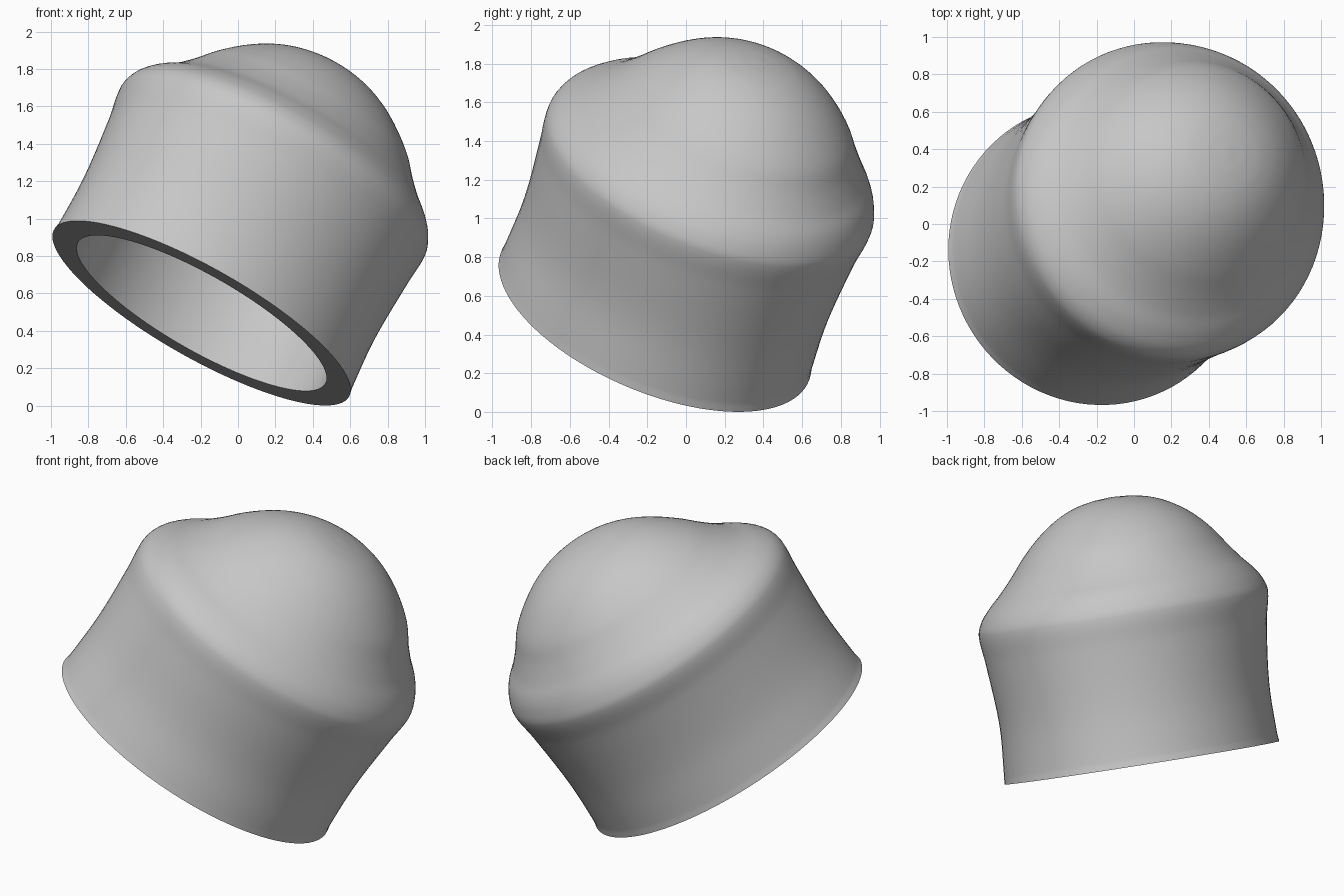
import bpy, bmesh, math
from mathutils import Vector

cube = bpy.data.objects.get("Cube")
if cube:
    bpy.data.objects.remove(cube)

SEGMENTS = 96
STEPS = 5

# Tilted frame of the cap: opening centre, long axis, short axis, body axis
ORIGIN = Vector((-0.195, -0.16, 0.495))
AZIMUTH, TILT = math.radians(33), math.radians(32)
AXIS = Vector((math.sin(TILT) * math.cos(AZIMUTH),
               math.sin(TILT) * math.sin(AZIMUTH), math.cos(TILT)))
SHORT = Vector((-math.sin(AZIMUTH), math.cos(AZIMUTH), 0))
LONG = SHORT.cross(AXIS)

# Elliptical sections: height, long radius, short radius, short shift, long shift
OUTER = [(0, .932, .815, 0, 0), (.05, .924, .81, 0, 0), (.35, .915, .8, .01, 0),
         (.72, .935, .835, .02, 0), (.89, .95, .86, .03, 0),
         (.97, .925, .835, .035, 0), (1.04, .87, .785, .045, .01),
         (1.11, .785, .72, .055, .025), (1.2, .7, .645, .065, .035),
         (1.31, .61, .56, .075, .045), (1.42, .485, .45, .08, .045),
         (1.5, .36, .335, .08, .045), (1.55, .235, .22, .08, .045),
         (1.573, .12, .11, .08, .045), (1.58, .02, .02, .08, .045)]
INNER = [(0, .785, .675, 0, 0), (.35, .78, .67, .01, 0), (.72, .8, .7, .02, 0),
         (.85, .8, .7, .03, 0), (.95, .73, .65, .04, .01),
         (1.05, .62, .57, .05, .03), (1.15, .53, .49, .07, .04),
         (1.28, .42, .39, .08, .045), (1.36, .31, .29, .08, .045),
         (1.42, .18, .17, .08, .045), (1.44, .02, .02, .08, .045)]


def smooth_sections(sections):
    """Catmull-Rom interpolation along the body axis."""
    pts = [Vector(s) for s in sections]
    result = []
    for i in range(len(pts) - 1):
        p1, p2 = pts[i], pts[i + 1]
        m1 = (p2 - pts[i - 1]) / 2 if i else p2 - p1
        m2 = (pts[i + 2] - p1) / 2 if i + 2 < len(pts) else p2 - p1
        # Scale tangents so uneven spacing does not overshoot
        m1 = m1 * ((p2[0] - p1[0]) / m1[0])
        m2 = m2 * ((p2[0] - p1[0]) / m2[0])
        for k in range(STEPS):
            t = k / STEPS
            result.append((2*t**3 - 3*t**2 + 1) * p1 + (t**3 - 2*t**2 + t) * m1
                          + (3*t**2 - 2*t**3) * p2 + (t**3 - t**2) * m2)
    return result + [pts[-1]]


def add_ring(bm, section):
    height, long_r, short_r, short_shift, long_shift = section
    ring = []
    for i in range(SEGMENTS):
        a = math.tau * i / SEGMENTS
        ring.append(bm.verts.new(ORIGIN + AXIS * height
                                 + LONG * (long_shift + long_r * math.cos(a))
                                 + SHORT * (short_shift + short_r * math.sin(a))))
    return ring


def bridge(bm, lower, upper):
    for i in range(SEGMENTS):
        j = (i + 1) % SEGMENTS
        bm.faces.new((lower[i], lower[j], upper[j], upper[i]))


# Hollow domed cap: inner ceiling down to the rim, then up the outside
bm = bmesh.new()
rings = [add_ring(bm, s) for s in reversed(smooth_sections(INNER))]
rings += [add_ring(bm, s) for s in smooth_sections(OUTER)]
for lower, upper in zip(rings, rings[1:]):
    bridge(bm, lower, upper)
bm.faces.new(rings[0])
bm.faces.new(rings[-1])
bmesh.ops.recalc_face_normals(bm, faces=bm.faces)
mesh = bpy.data.meshes.new("domed_cap")
bm.to_mesh(mesh)
bm.free()
cap = bpy.data.objects.new("domed_cap", mesh)
bpy.context.collection.objects.link(cap)

# Plain grey material
grey = bpy.data.materials.new("plain_grey")
grey.use_nodes = True
colour = (0.57, 0.57, 0.57, 1)
grey.diffuse_color = colour
grey.node_tree.nodes["Principled BSDF"].inputs["Base Color"].default_value = colour
mesh.materials.append(grey)

bpy.ops.object.select_all(action='DESELECT')
cap.select_set(True)
bpy.context.view_layer.objects.active = cap
bpy.ops.object.shade_smooth_by_angle(angle=math.radians(40))
